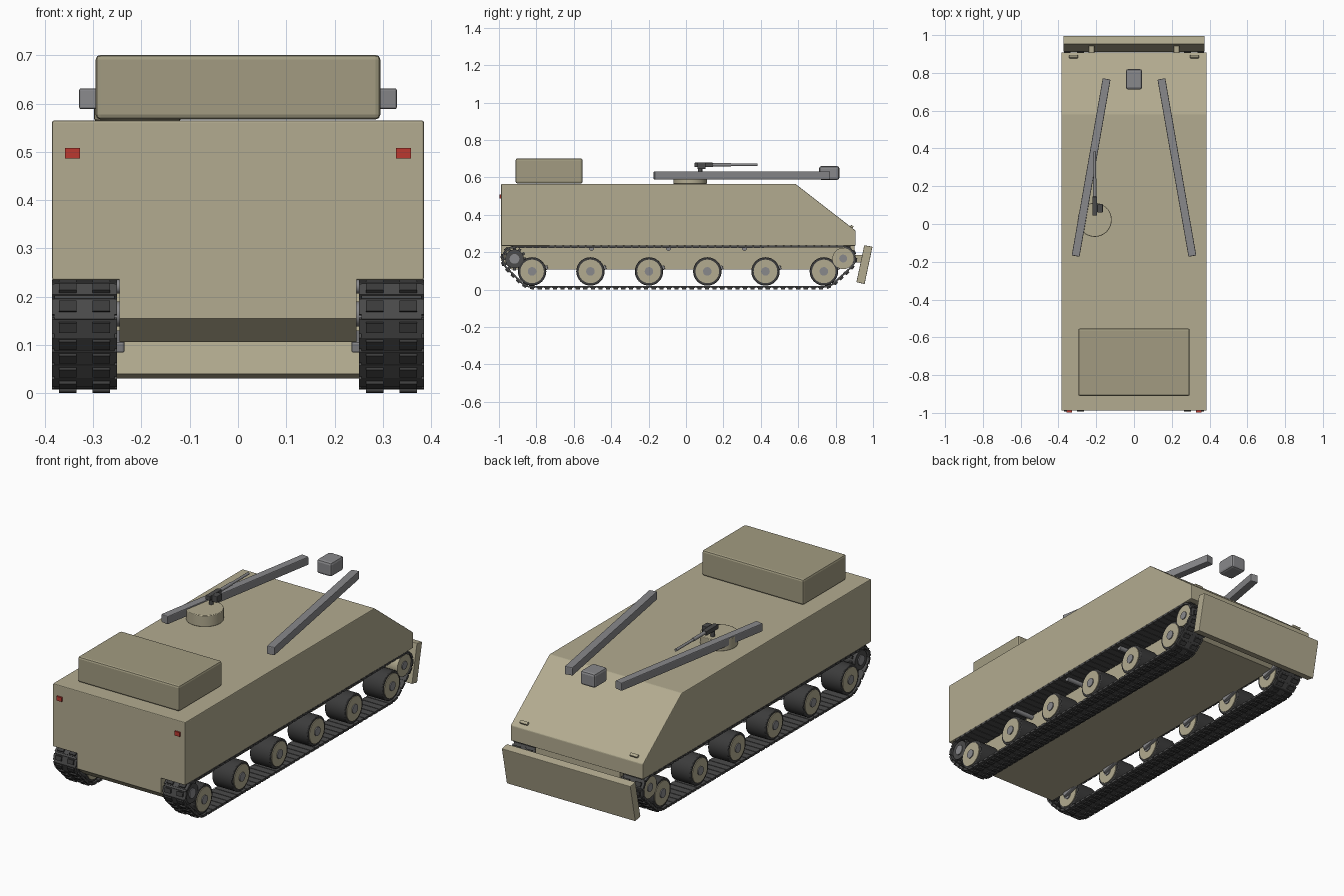
import bpy, bmesh
from math import pi, cos, sin, atan2
from mathutils import Matrix, Vector
from mathutils.geometry import convex_hull_2d

if "Cube" in bpy.data.objects:
    bpy.data.objects.remove(bpy.data.objects["Cube"])


def material(name, col):
    m = bpy.data.materials.new(name)
    m.diffuse_color = (*col, 1)
    m.use_nodes = True
    m.node_tree.nodes["Principled BSDF"].inputs["Base Color"].default_value = m.diffuse_color
    return m


TAN = material("tan_paint", (0.45, 0.41, 0.28))
OLIVE = material("olive_paint", (0.36, 0.33, 0.22))
STEEL = material("steel", (0.25, 0.25, 0.26))
DARK = material("dark_metal", (0.07, 0.07, 0.07))
RUBBER = material("rubber", (0.045, 0.045, 0.045))
RED = material("red_lens", (0.5, 0.04, 0.03))


def finish(name, bm, mat, bevel=0, smooth=False):
    bmesh.ops.recalc_face_normals(bm, faces=bm.faces)
    me = bpy.data.meshes.new(name)
    bm.to_mesh(me)
    bm.free()
    ob = bpy.data.objects.new(name, me)
    bpy.context.collection.objects.link(ob)
    me.materials.append(mat)
    if bevel:
        mod = ob.modifiers.new("bevel", 'BEVEL')
        mod.width, mod.segments = bevel, 2
    if smooth:
        bpy.context.view_layer.objects.active = ob
        ob.select_set(True)
        bpy.ops.object.shade_smooth_by_angle(angle=0.6)
        ob.select_set(False)
    return ob


def add_cube(bm, loc, size, rot=Matrix()):
    bmesh.ops.create_cube(bm, size=1, matrix=Matrix.Translation(loc) @ rot @ Matrix.Diagonal((*size, 1)))


def box(name, loc, size, mat, bevel=0, rot=Matrix()):
    bm = bmesh.new()
    add_cube(bm, loc, size, rot)
    return finish(name, bm, mat, bevel)


def cyl(name, loc, r, depth, mat, axis='X', seg=32, bevel=0):
    rot = {'X': Matrix.Rotation(pi / 2, 4, 'Y'), 'Y': Matrix.Rotation(pi / 2, 4, 'X'), 'Z': Matrix()}[axis]
    bm = bmesh.new()
    bmesh.ops.create_cone(bm, cap_ends=True, segments=seg, radius1=r, radius2=r, depth=depth,
                          matrix=Matrix.Translation(loc) @ rot)
    return finish(name, bm, mat, bevel, True)


def extrude_profile(name, pts, half, mat, bevel=0):
    bm = bmesh.new()
    f = bm.faces.new([bm.verts.new((-half, y, z)) for y, z in pts])
    g = bmesh.ops.extrude_face_region(bm, geom=[f])
    bmesh.ops.translate(bm, vec=(2 * half, 0, 0), verts=[v for v in g["geom"] if isinstance(v, bmesh.types.BMVert)])
    return finish(name, bm, mat, bevel)


# Hull
extrude_profile("upper_hull", [(-0.988, 0.234), (-0.988, 0.565), (0.585, 0.565), (0.907, 0.315), (0.907, 0.234)],
                0.385, TAN, 0.004)
extrude_profile("lower_hull", [(-0.988, 0.3), (-0.988, 0.155), (-0.93, 0.106), (0.79, 0.106), (0.9, 0.2), (0.9, 0.3)],
                0.245, TAN)

# Roof fittings
box("rear_stowage_box", (0, -0.732, 0.634), (0.59, 0.358, 0.134), OLIVE, 0.01)
cyl("cupola", (-0.208, 0.022, 0.595), 0.09, 0.06, TAN, 'Z', 48, 0.003)
box("boom_head", (0, 0.766, 0.623), (0.086, 0.108, 0.074), STEEL, 0.012)

# Machine gun
cyl("gun_post", (-0.208, 0.075, 0.64), 0.012, 0.04, DARK, 'Z', 16)
box("gun_receiver", (-0.208, 0.095, 0.666), (0.026, 0.1, 0.024), DARK, 0.003)
box("gun_ammo_box", (-0.18, 0.083, 0.662), (0.03, 0.045, 0.034), DARK, 0.003)
cyl("gun_jacket", (-0.208, 0.19, 0.667), 0.009, 0.1, STEEL, 'Y', 16)
cyl("gun_barrel", (-0.208, 0.3, 0.667), 0.007, 0.165, STEEL, 'Y', 16)

# Dozer blade, leaning forward at the top
extrude_profile("blade", [(0.953, 0.237), (0.997, 0.229), (0.955, 0.03), (0.911, 0.039)], 0.374, TAN, 0.003)

# Track path wrapped round the end wheels
WHEELS = [-0.823, -0.511, -0.198, 0.114, 0.425, 0.737]
ROUNDS = [(-0.917, 0.164, 0.064), (0.84, 0.166, 0.064), (WHEELS[0], 0.097, 0.083), (WHEELS[-1], 0.097, 0.083)]
cloud = [Vector((y + r * cos(a * pi / 32), z + r * sin(a * pi / 32))) for y, z, r in ROUNDS for a in range(64)]
ring = [cloud[i] for i in convex_hull_2d(cloud)]
centre = Vector((-0.05, 0.12))
lengths = [(ring[(i + 1) % len(ring)] - p).length for i, p in enumerate(ring)]
total = sum(lengths)


def on_path(d):
    d %= total
    for i, seg in enumerate(lengths):
        if d <= seg:
            break
        d -= seg
    return ring[i].lerp(ring[(i + 1) % len(ring)], d / lengths[i])


LINKS = 98
pitch = total / LINKS

for s, side in ((-1, "left"), (1, "right")):
    # Track links with two outer pads and a connecting pin
    links = bmesh.new()
    pads = bmesh.new()
    for k in range(LINKS):
        a, b = on_path((k - 0.45) * pitch), on_path((k + 0.45) * pitch)
        mid, t = (a + b) / 2, (b - a).normalized()
        n = Vector((t.y, -t.x))
        if n.dot(mid - centre) < 0:
            n = -n
        rot = Matrix.Rotation(atan2(t.y, t.x), 4, 'X')
        add_cube(links, (s * 0.318, *mid), (0.134, pitch * 0.8, 0.012), rot)
        add_cube(links, (s * 0.318, *(on_path((k + 0.5) * pitch))), (0.124, pitch * 0.3, 0.008), rot)
        for x in (0.283, 0.353):
            add_cube(pads, (s * x, *(mid + n * 0.008)), (0.036, pitch * 0.55, 0.011), rot)
    finish(f"{side}_track_links", links, DARK)
    finish(f"{side}_track_pads", pads, RUBBER)

    # Road wheels
    for i, y in enumerate(WHEELS):
        tag = f"{side}_road_wheel_{i + 1}"
        cyl(tag + "_tyre", (s * 0.318, y, 0.097), 0.076, 0.116, RUBBER, bevel=0.004)
        cyl(tag + "_disc", (s * 0.318, y, 0.097), 0.063, 0.124, TAN)
        cyl(tag + "_hub", (s * 0.318, y, 0.097), 0.023, 0.134, STEEL, seg=24)
        box(tag + "_arm", (s * 0.245, y + 0.035, 0.107), (0.02, 0.1, 0.024), STEEL, 0.004,
            Matrix.Rotation(0.25, 4, 'X'))

    # Rear sprocket with teeth, front idler
    y, z, r = ROUNDS[0]
    teeth = bmesh.new()
    for k in range(12):
        a = k * pi / 6
        for x in (0.283, 0.353):
            add_cube(teeth, (s * x, y + 0.052 * cos(a), z + 0.052 * sin(a)), (0.014, 0.02, 0.014),
                     Matrix.Rotation(a, 4, 'X'))
    finish(f"{side}_sprocket_teeth", teeth, DARK)
    cyl(f"{side}_sprocket", (s * 0.318, y, z), 0.05, 0.115, DARK)
    cyl(f"{side}_sprocket_hub", (s * 0.31, y, z), 0.026, 0.14, STEEL, seg=24)
    y, z, r = ROUNDS[1]
    cyl(f"{side}_idler", (s * 0.318, y, z), 0.057, 0.12, TAN)
    cyl(f"{side}_idler_hub", (s * 0.31, y, z), 0.021, 0.145, STEEL, seg=24)

    # Return rollers
    for i, y in enumerate((-0.505, -0.093, 0.313)):
        cyl(f"{side}_return_roller_{i + 1}", (s * 0.3, y, 0.221), 0.014, 0.12, STEEL, seg=20)

    # Boom legs converging forward
    a, b = Vector((s * 0.309, -0.17, 0.61)), Vector((s * 0.145, 0.768, 0.61))
    d = b - a
    box(f"{side}_boom_leg", (a + b) / 2, (0.042, d.length, 0.043), STEEL, 0.004,
        Matrix.Rotation(atan2(-d.x, d.y), 4, 'Z'))

    # Blade bracket, tail light, front lamp
    box(f"{side}_blade_bracket", (s * 0.225, 0.9, 0.165), (0.03, 0.09, 0.04), TAN, 0.003)
    box(f"{side}_tail_light", (s * 0.343, -0.99, 0.497), (0.031, 0.014, 0.022), RED)
    box(f"{side}_front_lamp", (s * 0.32, 0.886, 0.336), (0.046, 0.016, 0.014), TAN, 0.003,
        Matrix.Rotation(-0.66, 4, 'X'))
